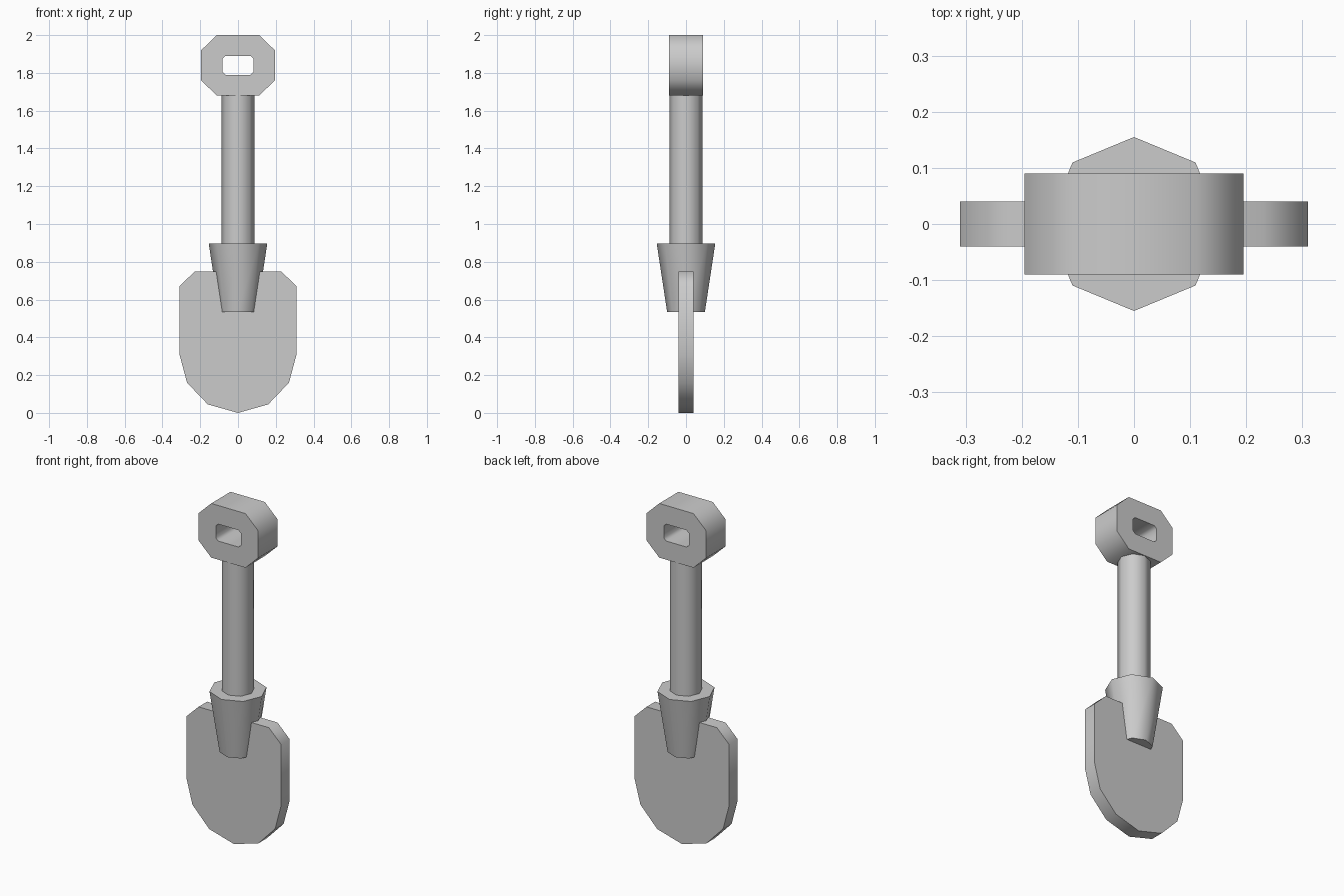
import bpy, bmesh, math

if "Cube" in bpy.data.objects:
    bpy.data.objects.remove(bpy.data.objects["Cube"])


def finish(name, bm):
    bmesh.ops.recalc_face_normals(bm, faces=bm.faces)
    mesh = bpy.data.meshes.new(name)
    bm.to_mesh(mesh)
    bm.free()
    ob = bpy.data.objects.new(name, mesh)
    bpy.context.collection.objects.link(ob)
    bpy.ops.object.select_all(action='DESELECT')
    ob.select_set(True)
    bpy.context.view_layer.objects.active = ob
    bpy.ops.object.shade_smooth_by_angle(angle=math.radians(60))
    return ob


def slab(name, outline, depth, hole=None):
    """Extrude an xz outline through y; a hole has as many points as the outline."""
    bm = bmesh.new()

    def ring(pts, y):
        return [bm.verts.new((x, y, z)) for x, z in pts]

    def bridge(a, b):
        for i in range(len(a)):
            j = (i + 1) % len(a)
            bm.faces.new((a[i], a[j], b[j], b[i]))

    front, back = ring(outline, -depth), ring(outline, depth)
    bridge(front, back)
    if hole:
        hole_front, hole_back = ring(hole, -depth), ring(hole, depth)
        bridge(hole_back, hole_front)
        bridge(hole_front, front)
        bridge(back, hole_back)
    else:
        bm.faces.new(front)
        bm.faces.new(back)
    return finish(name, bm)


def tapered(name, r_bottom, r_top, z0, z1):
    """Eight-sided tapered cylinder with corners on the axes."""
    bm = bmesh.new()
    rings = [[bm.verts.new((r * math.cos(i * math.pi / 4), r * math.sin(i * math.pi / 4), z))
              for i in range(8)] for r, z in ((r_bottom, z0), (r_top, z1))]
    for i in range(8):
        j = (i + 1) % 8
        bm.faces.new((rings[0][i], rings[0][j], rings[1][j], rings[1][i]))
    for r in rings:
        bm.faces.new(r)
    return finish(name, bm)


def chamfered(w, h, cx, cz, zc):
    """Rectangle of half size w, h with cut corners, centred at height zc."""
    q = [(w, h - cz), (w - cx, h)]
    pts = q + [(-x, z) for x, z in reversed(q)]
    pts += [(-x, -z) for x, z in pts]
    return [(x, zc + z) for x, z in pts]


# Blade: half outline mirrored across x
half = [(0.16, 0.045), (0.27, 0.16), (0.31, 0.31), (0.31, 0.67), (0.23, 0.748)]
slab("blade", [(0, 0)] + half + [(-x, z) for x, z in reversed(half)], 0.04)

# Socket and shaft
tapered("socket", 0.10, 0.155, 0.535, 0.897)
tapered("shaft", 0.088, 0.088, 0.80, 1.685)

# Grip with a hand hole
slab("grip", chamfered(0.195, 0.16, 0.083, 0.08, 1.84), 0.09,
     chamfered(0.082, 0.05, 0.015, 0.015, 1.84))
